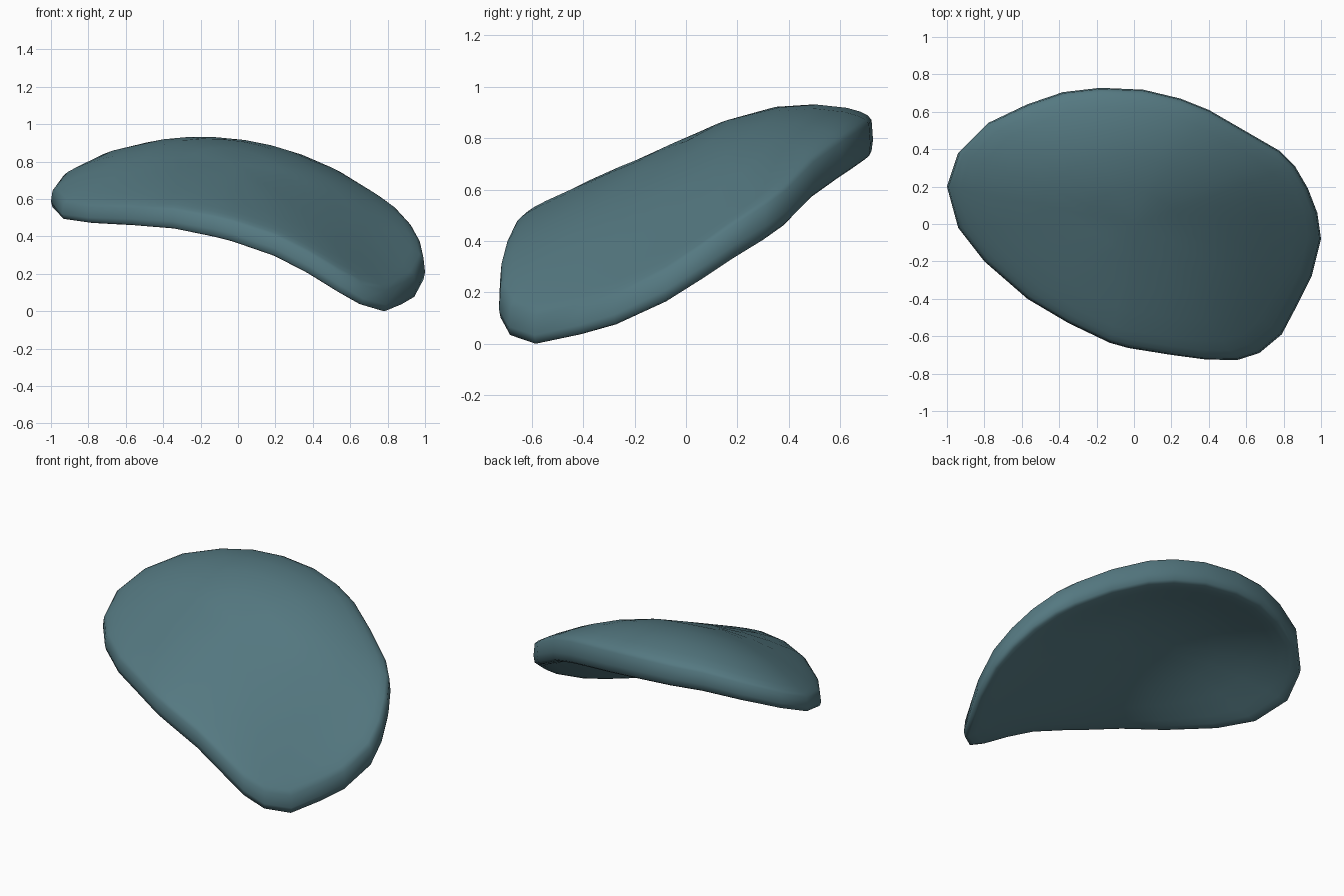
import bpy, bmesh

if "Cube" in bpy.data.objects:
    bpy.data.objects.remove(bpy.data.objects["Cube"])

# Outline of the curved pad seen from above (counter-clockwise)
outline = [(1, -.08), (.98, .06), (.93, .19), (.86, .31), (.78, .39), (.59, .5), (.4, .61), (.25, .67),
           (.05, .718), (-.18, .728), (-.38, .705), (-.57, .64), (-.78, .54), (-.94, .38),
           (-1, .2), (-.94, -.02), (-.8, -.2), (-.57, -.4), (-.35, -.53), (-.13, -.635),
           (-.03, -.663), (.2, -.70), (.38, -.724), (.55, -.728), (.67, -.69), (.79, -.59),
           (.88, -.42), (.95, -.28)]


def top_height(x, y):
    crest = .815 + .44 * y - .56 * max(0, y - .1) ** 2
    lift = .7 * max(0, x - .65) ** 2
    return crest - (.37 - .11 * y) * (x + .2) ** 2 + lift


def thickness(x, y):
    return .17 + .03 * x + .07 * max(0, y)


def surface_point(x, y, s, side):
    # side +1 is the crisper upper skin, -1 the rounder underside; both meet at the rim (s = 1)
    half = thickness(x, y) / 2
    power = 8 if side > 0 else 4
    swell = max(0, 1 - s ** power) ** (1 / power)
    return x, y, top_height(x, y) - half + side * half * swell


bm = bmesh.new()
n = len(outline)


def ring(s, side):
    return [bm.verts.new(surface_point(x * s, y * s, s, side)) for x, y in outline]


# Rounded rim, then concentric rings closing the top and underside
rim = ring(1, 1)
for side in (1, -1):
    outer = rim
    for s in (.992, .97, .93, .86, .7, .5, .25):
        inner = ring(s, side)
        for i in range(n):
            j = (i + 1) % n
            bm.faces.new((outer[i], outer[j], inner[j], inner[i]))
        outer = inner
    centre = bm.verts.new(surface_point(0, 0, 0, side))
    for i in range(n):
        bm.faces.new((outer[i], outer[(i + 1) % n], centre))
bmesh.ops.recalc_face_normals(bm, faces=bm.faces)

# Rest the lowest point on the ground
low = min(v.co.z for v in bm.verts)
for v in bm.verts:
    v.co.z -= low
for f in bm.faces:
    f.smooth = True

mesh = bpy.data.meshes.new("curved_pad")
bm.to_mesh(mesh)
bm.free()
pad = bpy.data.objects.new("curved_pad", mesh)
bpy.context.collection.objects.link(pad)

mat = bpy.data.materials.new("dull_teal")
mat.diffuse_color = (.09, .19, .22, 1)
mat.use_nodes = True
mat.node_tree.nodes["Principled BSDF"].inputs["Base Color"].default_value = mat.diffuse_color
mesh.materials.append(mat)
